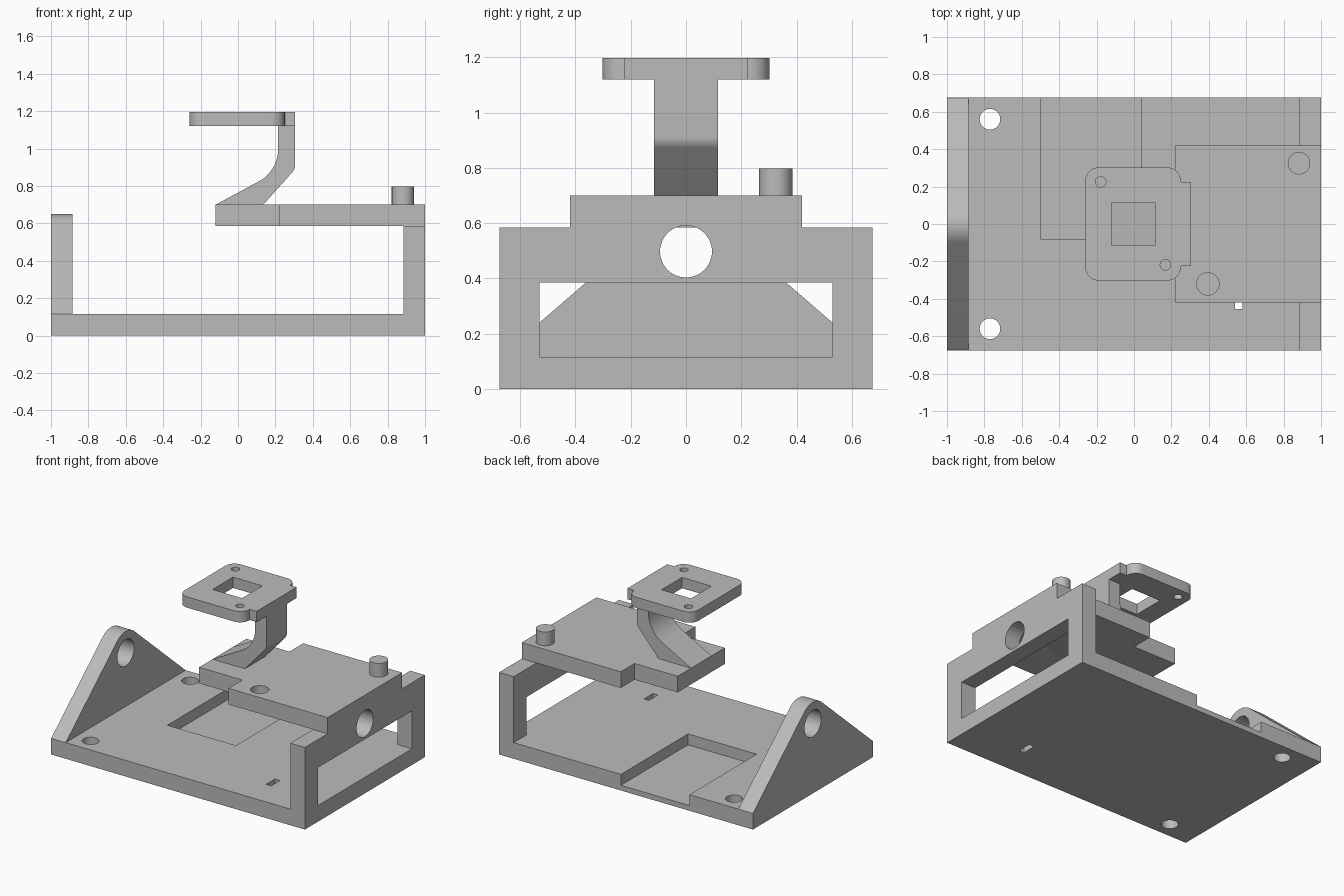
import bpy
import bmesh
from math import cos, sin, radians
from mathutils import Vector

if "Cube" in bpy.data.objects:
    bpy.data.objects.remove(bpy.data.objects["Cube"], do_unlink=True)

grey = bpy.data.materials.new("plain_grey")
grey.use_nodes = True
colour = (0.5, 0.5, 0.5, 1)
grey.diffuse_color = colour
grey.node_tree.nodes["Principled BSDF"].inputs["Base Color"].default_value = colour


def arc(cx, cy, r, start, end, steps=12):
    angles = [radians(start + (end - start) * i / steps) for i in range(steps + 1)]
    return [(cx + r * cos(a), cy + r * sin(a)) for a in angles]


def rect(u0, u1, v0, v1):
    return [(u0, v0), (u1, v0), (u1, v1), (u0, v1)]


def circle(cx, cy, r):
    return arc(cx, cy, r, 0, 360, 48)[:-1]


def prism(name, outline, axis, lo, hi):
    """Extrude a flat outline along one axis."""
    place = {"x": lambda u, v: (lo, u, v),
             "y": lambda u, v: (u, lo, v),
             "z": lambda u, v: (u, v, lo)}[axis]
    bm = bmesh.new()
    face = bm.faces.new([bm.verts.new(place(u, v)) for u, v in outline])
    new = bmesh.ops.extrude_face_region(bm, geom=[face])["geom"]
    shift = Vector([(hi - lo) * (axis == a) for a in "xyz"])
    bmesh.ops.translate(bm, vec=shift, verts=[g for g in new if isinstance(g, bmesh.types.BMVert)])
    bmesh.ops.recalc_face_normals(bm, faces=bm.faces)
    mesh = bpy.data.meshes.new(name)
    bm.to_mesh(mesh)
    bm.free()
    mesh.materials.append(grey)
    obj = bpy.data.objects.new(name, mesh)
    bpy.context.collection.objects.link(obj)
    return obj


def cut(obj, *cutters):
    """Subtract each (outline, axis, lo, hi) prism from the part."""
    for spec in cutters:
        tool = prism("cutter", *spec)
        tool.hide_render = True
        mod = obj.modifiers.new("cut", "BOOLEAN")
        mod.operation, mod.solver, mod.object = "DIFFERENCE", "EXACT", tool
        bpy.context.view_layer.update()
        graph = bpy.context.evaluated_depsgraph_get()
        result = bpy.data.meshes.new_from_object(obj.evaluated_get(graph))
        obj.modifiers.clear()
        obj.data = result
        bpy.data.objects.remove(tool, do_unlink=True)


W = 0.675       # half depth of the frame
T = 0.115       # sheet thickness
axle_hole = circle(0, 0.4975, 0.094)
wall_bore = (axle_hole, "x", 1 - T, 1.1)

# Base plate and right wall in one bent piece
frame = prism("base_and_right_wall",
              [(-1, 0), (1, 0), (1, 0.585), (1 - T, 0.585), (1 - T, T), (-1, T)], "y", -W, W)
cut(frame,
    (rect(-0.53, 0.53, T, 0.385), "x", 0.8, 1.1),
    wall_bore,
    (rect(-0.5, 0.04, -0.08, 0.8), "z", 0.037, 0.3),
    (rect(0.54, 0.58, -0.455, -0.355), "z", -0.1, 0.3),
    *[(circle(-0.77, y, 0.055), "z", -0.1, 0.3) for y in (-0.56, 0.56)])

# Left bracket with rounded top
bracket = prism("left_bracket", [(-W, T), (W, T)] + arc(0, 0.5, 0.15, 48.6, 131.4, 20),
                "x", -1, T - 1)
cut(bracket, (axle_hole, "x", -1.1, -0.8))

# Raised platform with narrower tongue
half = [(1, 0.42), (0.22, 0.42), (0.22, 0.265), (-0.12, 0.265)]
platform = prism("platform", half + [(x, -y) for x, y in reversed(half)], "z", 0.585, 0.7)
cut(platform, (circle(0.395, -0.32, 0.06), "z", 0.5, 0.8), wall_bore)
peg = prism("platform_peg", circle(0.882, 0.325, 0.06), "z", 0.7, 0.798)

# Curved neck
neck = prism("neck",
             [(-0.12, 0.7), (0.135, 0.7)] + arc(0.245, 0.913, 0.06, -41, 0, 6)
             + [(0.305, 1.12), (0.215, 1.12)] + arc(0.015, 1.0, 0.2, 0, -60, 14),
             "y", -T, T)

# Top plate with rounded corners and a tab over the neck
side = [(0.305, 0.225), (0.25, 0.225)] + arc(0.18, 0.232, 0.07, 0, 90, 8) \
    + arc(-0.19, 0.232, 0.07, 90, 180, 8)
plate = prism("top_plate", side + [(x, -y) for x, y in reversed(side)], "z", 1.12, 1.197)
cut(plate,
    (rect(-0.12, 0.112, -T, T), "z", 1, 1.3),
    (circle(-0.178, 0.225, 0.028), "z", 1, 1.3),
    (circle(0.168, -0.218, 0.028), "z", 1, 1.3))

# Smooth the rounded faces, keep the edges crisp
bpy.ops.object.select_all(action="DESELECT")
for part in (frame, bracket, platform, peg, neck, plate):
    part.select_set(True)
    bpy.context.view_layer.objects.active = part
bpy.ops.object.shade_smooth_by_angle(angle=radians(30))
